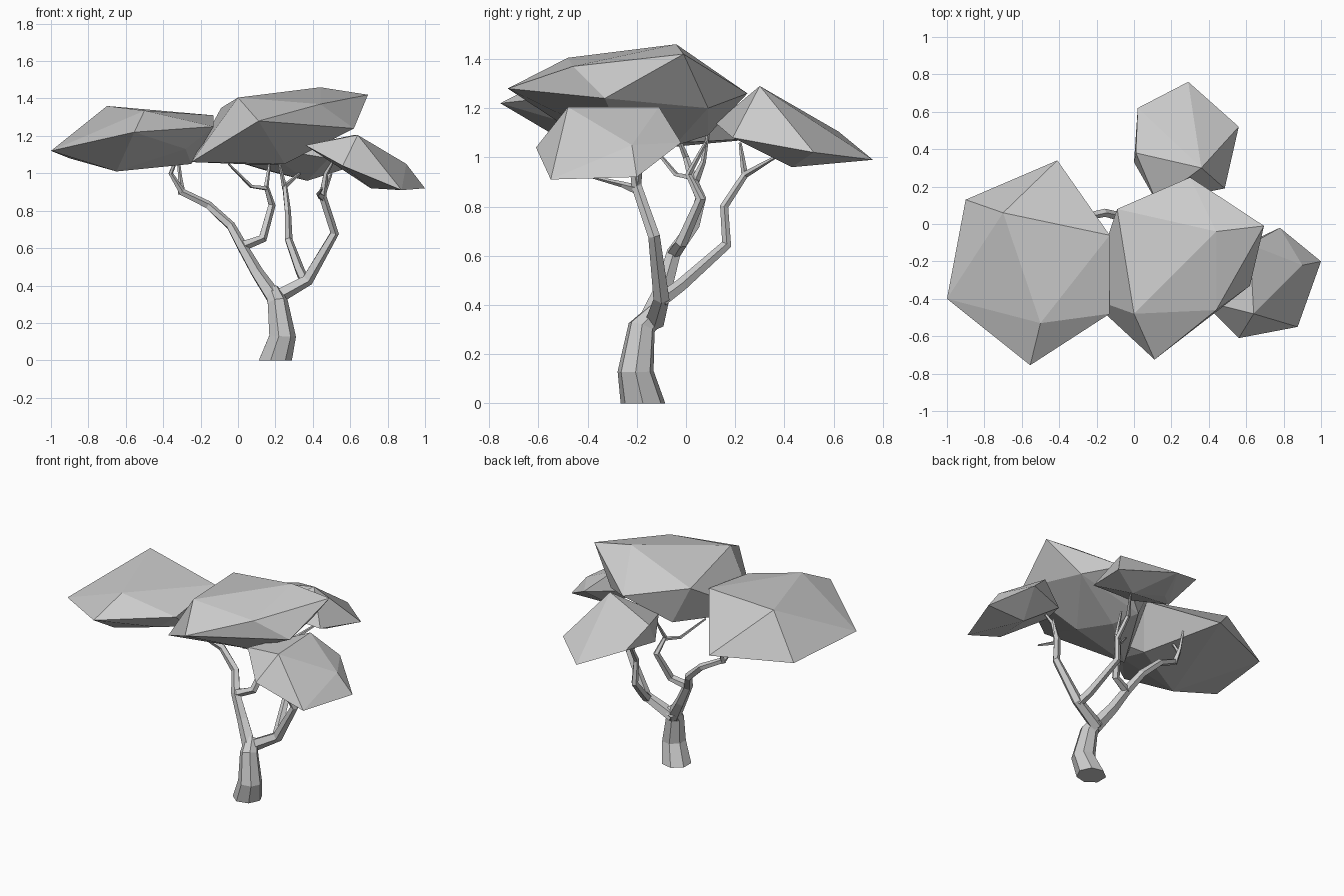
import bpy, bmesh, math
from mathutils import Vector


def make_object(name, bm):
    bmesh.ops.recalc_face_normals(bm, faces=bm.faces)
    mesh = bpy.data.meshes.new(name)
    bm.to_mesh(mesh)
    bm.free()
    ob = bpy.data.objects.new(name, mesh)
    bpy.context.collection.objects.link(ob)


def limb(name, path, sides=5, flat_base=False):
    """Tapered faceted tube through (x, y, z, radius) points."""
    bm = bmesh.new()
    pts = [Vector(p[:3]) for p in path]
    rings = []
    for i, p in enumerate(pts):
        d = (pts[min(i + 1, len(pts) - 1)] - pts[max(i - 1, 0)]).normalized()
        if i == 0 and flat_base:
            d = Vector((0, 0, 1))
        rot = Vector((0, 0, 1)).rotation_difference(d)
        ring = []
        for k in range(sides):
            a = 2 * math.pi * k / sides
            ring.append(bm.verts.new(p + rot @ Vector((math.cos(a), math.sin(a), 0)) * path[i][3]))
        rings.append(ring)
    for a, b in zip(rings, rings[1:]):
        for k in range(sides):
            n = (k + 1) % sides
            bm.faces.new((a[k], a[n], b[n], b[k]))
    bm.faces.new(rings[0])
    bm.faces.new(rings[-1])
    make_object(name, bm)


def canopy(name, pts):
    """Faceted leaf mass: convex hull of its corner points."""
    bm = bmesh.new()
    for p in pts:
        bm.verts.new(p)
    res = bmesh.ops.convex_hull(bm, input=bm.verts)
    loose = [v for v in res["geom_interior"] if isinstance(v, bmesh.types.BMVert)]
    bmesh.ops.delete(bm, geom=loose, context='VERTS')
    make_object(name, bm)


# Trunk
limb("trunk", [(.195, -.175, 0, .093), (.235, -.205, .13, .075), (.21, -.18, .31, .057),
               (.185, -.12, .37, .042)], 7, True)

# Main boughs
limb("left_bough", [(.195, -.15, .33, .046), (.10, -.09, .47, .036), (.02, -.05, .61, .03),
                    (-.04, .03, .72, .026), (-.16, .06, .83, .023), (-.30, .03, .90, .02),
                    (-.36, 0, 1.0, .013), (-.32, -.04, 1.10, .007)])
limb("right_bough", [(.19, -.13, .33, .042), (.37, -.10, .43, .034), (.515, -.13, .68, .025),
                     (.45, -.20, .88, .022), (.47, -.22, 1.0, .014), (.51, -.25, 1.07, .007)])
limb("back_bough", [(.36, -.10, .42, .03), (.33, -.02, .48, .027), (.27, .165, .645, .022),
                    (.265, .155, .80, .018), (.25, .24, .93, .015), (.33, .36, 1.0, .007)])
limb("middle_bough", [(.02, -.05, .61, .028), (.13, -.02, .65, .025), (.18, .06, .83, .021),
                      (.15, .01, .93, .014), (.17, .08, 1.06, .007)])

# Twigs
limb("left_twig", [(-.30, .03, .89, .02), (-.31, .07, .98, .011), (-.32, .09, 1.10, .006)], 4)
limb("right_twig", [(.45, -.20, .87, .02), (.43, -.26, .89, .012), (.45, -.38, .92, .006)], 4)
limb("right_twig_back", [(.45, -.20, .88, .018), (.50, -.18, 1.0, .006)], 4)
limb("back_twig", [(.25, .24, .92, .014), (.22, .22, 1.06, .006)], 4)
limb("middle_twig", [(.15, .01, .92, .013), (.07, -.04, .93, .01), (-.05, -.14, 1.05, .006)], 4)

# Leaf masses
canopy("left_canopy", [
    (-.70, .06, 1.36), (-.50, -.53, 1.335), (-.13, -.06, 1.31), (-.13, -.48, 1.25),
    (-.555, -.755, 1.22), (-1, -.40, 1.12), (-.90, .13, 1.08), (-.41, .34, 1.08),
    (-.65, -.40, 1.01), (-.25, -.20, 1.05), (-.28, -.45, 1.13)])
canopy("top_canopy", [
    (.44, -.04, 1.46), (0, -.48, 1.405), (.695, -.01, 1.42), (.11, -.725, 1.28),
    (.44, -.46, 1.37), (.62, -.33, 1.24), (-.25, -.39, 1.06), (-.09, .08, 1.35),
    (.30, .25, 1.26), (.50, .09, 1.20), (.25, -.25, 1.05), (.13, -.05, 1.045),
    (.04, .09, 1.09)])
canopy("back_canopy", [
    (.36, .30, 1.29), (.29, .76, .99), (.02, .62, 1.105), (.56, .52, 1.02),
    (.485, .19, 1.08), (0, .33, 1.06), (.01, .38, 1.19), (.12, .12, 1.14),
    (.37, .43, .96), (.13, .45, 1.02)])
canopy("right_canopy", [
    (.64, -.48, 1.205), (.62, -.11, 1.205), (.78, -.02, 1.06), (.90, -.22, 1.05),
    (1, -.20, .92), (.875, -.55, .91), (.56, -.61, 1.04), (.36, -.41, 1.15),
    (.71, -.21, .92), (.46, -.17, 1.09)])
